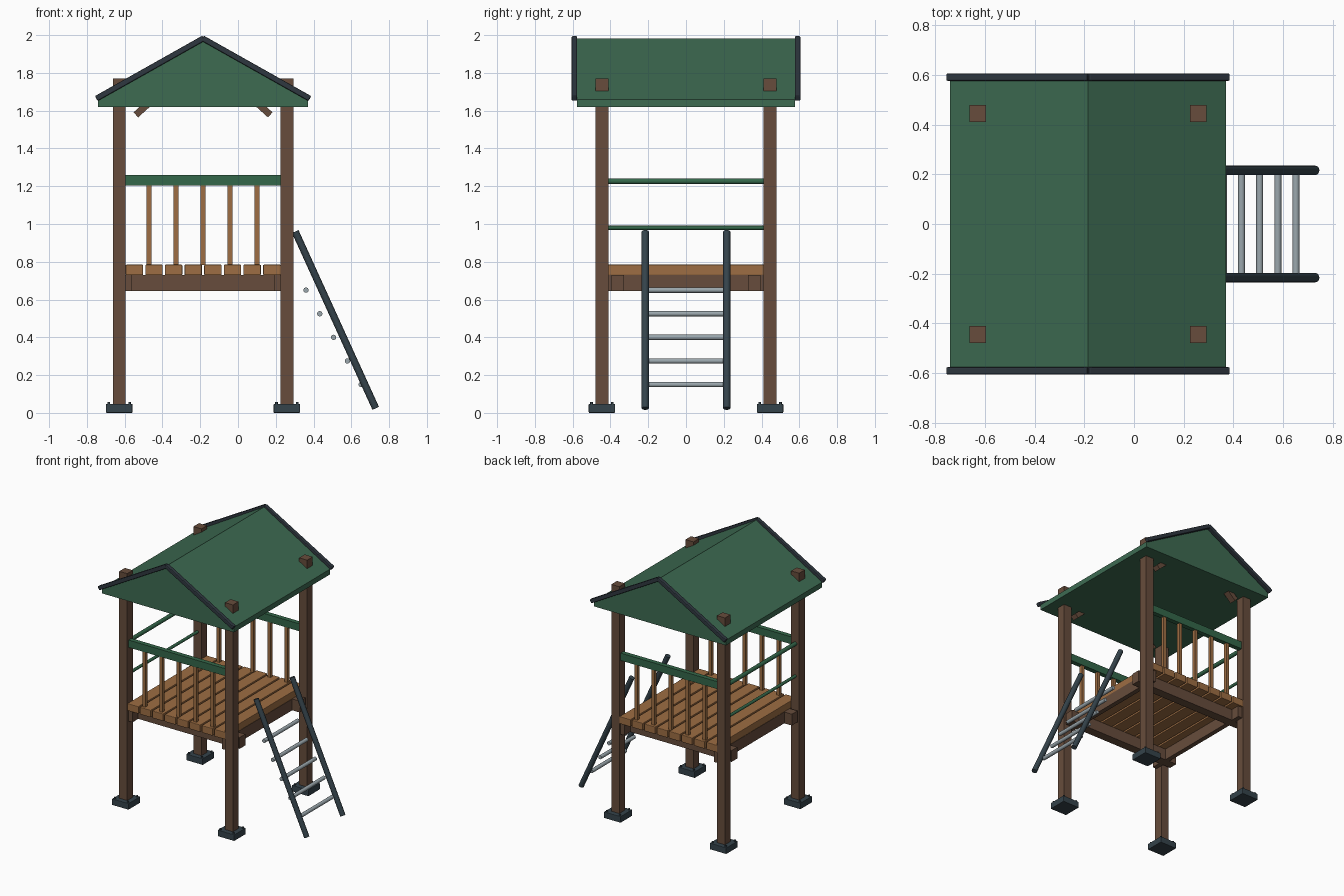
import bpy, bmesh, math
from mathutils import Vector, Matrix

cube = bpy.data.objects.get("Cube")
if cube:
    bpy.data.objects.remove(cube, do_unlink=True)


def material(name, rgb):
    m = bpy.data.materials.new(name)
    m.use_nodes = True
    color = (*rgb, 1)
    m.diffuse_color = color
    m.node_tree.nodes["Principled BSDF"].inputs["Base Color"].default_value = color
    return m


ROOF = material("roof green", (0.047, 0.145, 0.083))
RAIL = material("rail green", (0.034, 0.135, 0.067))
WOOD = material("dark wood", (0.135, 0.073, 0.045))
DECK = material("light wood", (0.34, 0.155, 0.056))
SLATE = material("slate grey", (0.035, 0.056, 0.070))
TRIM = material("dark trim", (0.028, 0.038, 0.050))
METAL = material("pale metal", (0.33, 0.39, 0.42))


def make(name, bm, mat):
    bmesh.ops.recalc_face_normals(bm, faces=bm.faces)
    mesh = bpy.data.meshes.new(name)
    bm.to_mesh(mesh)
    bm.free()
    mesh.materials.append(mat)
    ob = bpy.data.objects.new(name, mesh)
    bpy.context.collection.objects.link(ob)
    return ob


def box(name, center, size, mat, tilt=0, bevel=0):
    """Box turned about the y axis by tilt."""
    bm = bmesh.new()
    bmesh.ops.create_cube(bm, size=1, matrix=Matrix.Diagonal((*size, 1)))
    ob = make(name, bm, mat)
    ob.location = center
    ob.rotation_euler.y = tilt
    if bevel:
        mod = ob.modifiers.new("soft edges", "BEVEL")
        mod.width = bevel
        mod.segments = 2
    return ob


def rod(name, start, end, radius, mat, sides=16):
    a, b = Vector(start), Vector(end)
    bm = bmesh.new()
    bmesh.ops.create_cone(bm, cap_ends=True, segments=sides, radius1=radius,
                          radius2=radius, depth=(b - a).length)
    for f in bm.faces:
        f.smooth = len(f.verts) == 4
    for e in bm.edges:
        e.smooth = all(f.smooth for f in e.link_faces)
    ob = make(name, bm, mat)
    ob.location = (a + b) / 2
    ob.rotation_mode = "QUATERNION"
    ob.rotation_quaternion = (b - a).to_track_quat("Z", "Y")
    return ob


MID = -0.185      # tower centre along x
PX, PY = 0.444, 0.445
POST = 0.067

for sx in (-1, 1):
    for sy in (-1, 1):
        x, y = MID + sx * PX, sy * PY
        # Posts and their bolted feet
        box("post", (x, y, 0.895), (POST, POST, 1.75), WOOD)
        box("foot", (x, y, 0.024), (0.14, 0.14, 0.048), SLATE, bevel=0.004)
        for bx in (-1, 1):
            for by in (-1, 1):
                p = (x + bx * 0.055, y + by * 0.055)
                rod("foot_bolt", (*p, 0.04), (*p, 0.058), 0.007, SLATE, 8)
        # Diagonal braces under the roof
        box("roof_brace", (MID + sx * 0.30, y, 1.628), (0.15, 0.05, 0.036), WOOD,
            tilt=sx * math.radians(42))

# Deck frame, beams crossing at the corners
for s in (-1, 1):
    box("side_beam", (MID + s * 0.394, 0, 0.688), (0.035, 0.93, 0.086), WOOD)
    box("cross_beam", (MID, s * 0.361, 0.688), (0.95, 0.068, 0.086), WOOD)

# Deck boards
for i in range(8):
    box("deck_board", (MID + (i - 3.5) * 0.104, 0, 0.757), (0.092, 0.955, 0.055),
        DECK, bevel=0.004)

# Railings at front and back
for s in (-1, 1):
    box("top_rail", (MID, s * PY, 1.232), (2 * PX - POST, 0.035, 0.056), RAIL)
    for i in range(-2, 3):
        box("baluster", (MID + i * 0.143, s * PY, 0.995), (0.025, 0.025, 0.425), DECK)

# Safety bars on the side opposite the ladder
for z, r in ((1.226, 0.015), (0.98, 0.011)):
    rod("safety_bar", (MID - PX, -PY, z), (MID - PX, PY, z), r, RAIL)

# Gabled roof extruded along y
profile = ((-0.555, 1.62), (0.555, 1.62), (0.555, 1.66), (0, 1.983), (-0.555, 1.66))
bm = bmesh.new()
face = bm.faces.new([bm.verts.new((MID + x, -0.577, z)) for x, z in profile])
ext = bmesh.ops.extrude_face_region(bm, geom=[face])
bmesh.ops.translate(bm, vec=(0, 1.154, 0),
                    verts=[v for v in ext["geom"] if isinstance(v, bmesh.types.BMVert)])
make("roof", bm, ROOF)

# Sloping trim boards on both gables
run, rise = 0.562, 0.316
slope = math.atan2(rise, run)
for sy in (-1, 1):
    for sx in (-1, 1):
        box("gable_trim", (MID + sx * run / 2, sy * 0.591, 1.982 - rise / 2),
            (math.hypot(run, rise) + 0.008, 0.03, 0.03), TRIM, tilt=sx * slope, bevel=0.006)

# Ladder
for s in (-1, 1):
    rod("ladder_rail", (0.303, s * 0.216, 0.96), (0.729, s * 0.216, 0.024), 0.019, SLATE)
for i in range(5):
    x, z = 0.36 + i * 0.073, 0.65 - i * 0.125
    rod("ladder_rung", (x, -0.205, z), (x, 0.205, z), 0.014, METAL)
